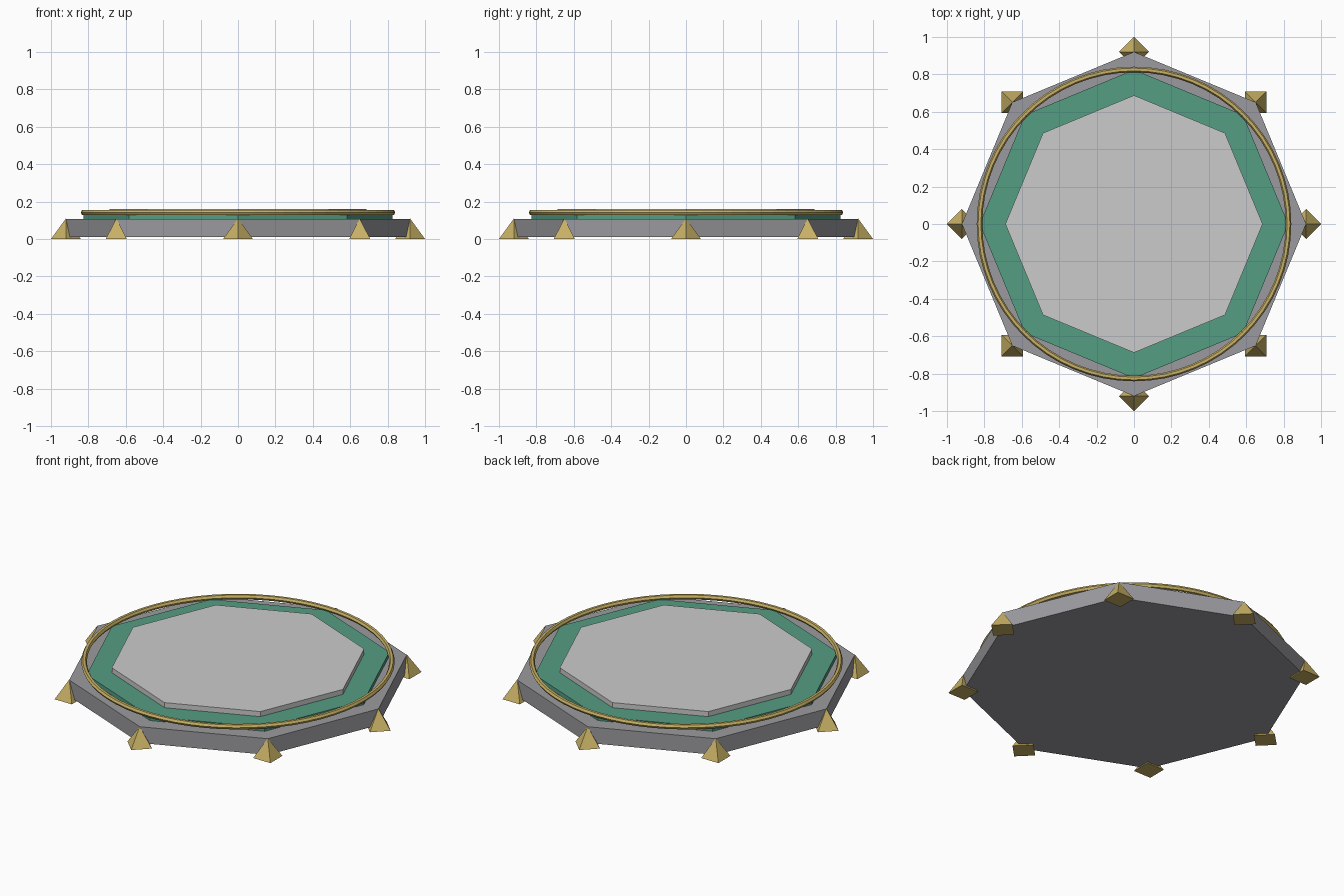
import bpy
from math import cos, sin, pi

if "Cube" in bpy.data.objects:
    bpy.data.objects.remove(bpy.data.objects["Cube"])


def material(name, color):
    m = bpy.data.materials.new(name)
    m.diffuse_color = (*color, 1)
    m.use_nodes = True
    m.node_tree.nodes["Principled BSDF"].inputs["Base Color"].default_value = m.diffuse_color
    return m


gold = material("gold", (0.58, 0.44, 0.13))
green = material("green", (0.09, 0.34, 0.23))
dark_grey = material("stone_grey", (0.33, 0.33, 0.35))
light_grey = material("pale_grey", (0.60, 0.60, 0.62))


def finish(name, mat):
    ob = bpy.context.object
    ob.name = name
    ob.data.materials.append(mat)
    return ob


def octagon(name, radius, z0, z1, mat):
    # Cylinder vertices fall on the axes and the diagonals
    bpy.ops.mesh.primitive_cylinder_add(vertices=8, radius=radius, depth=z1 - z0,
                                        location=(0, 0, (z0 + z1) / 2))
    return finish(name, mat)


# Stacked octagonal slabs
octagon("base_slab", 0.92, 0.012, 0.108, dark_grey)
octagon("green_tier", 0.825, 0.108, 0.132, green)
octagon("top_plate", 0.688, 0.132, 0.162, light_grey)

# Thin gold ring around the green tier
bpy.ops.mesh.primitive_torus_add(major_radius=0.826, minor_radius=0.015,
                                 major_segments=64, minor_segments=6,
                                 location=(0, 0, 0.142))
finish("gold_ring", gold)

# Pyramid studs at the eight corners, each turned to face outward
for i in range(8):
    a = i * pi / 4
    bpy.ops.mesh.primitive_cone_add(vertices=4, radius1=0.08, radius2=0, depth=0.11,
                                    location=(0.92 * cos(a), 0.92 * sin(a), 0.055),
                                    rotation=(0, 0, a))
    finish(f"corner_stud_{i + 1}", gold)
